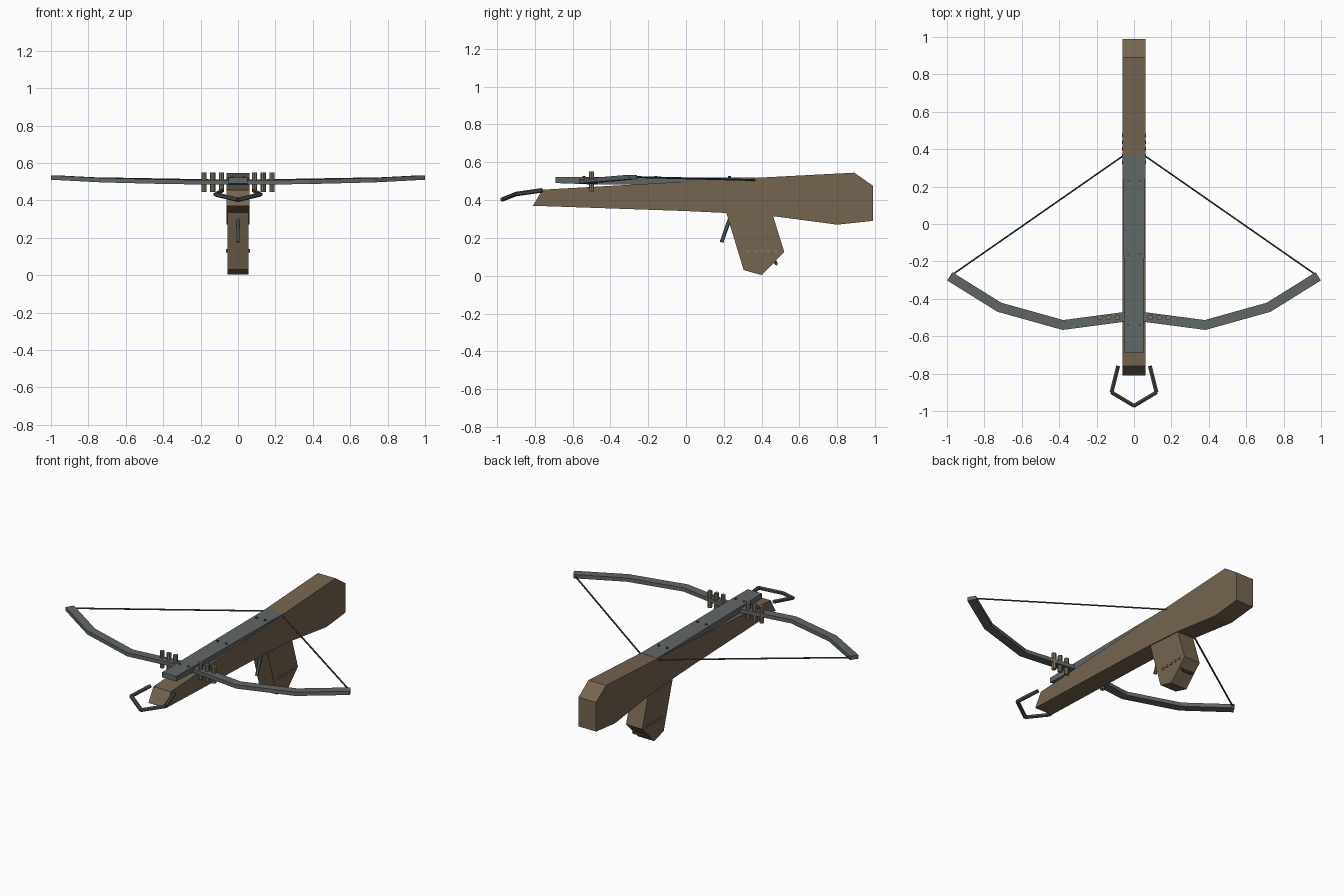
import bpy, bmesh
from mathutils import Vector

if "Cube" in bpy.data.objects:
    bpy.data.objects.remove(bpy.data.objects["Cube"])


def material(name, rgb):
    m = bpy.data.materials.new(name)
    m.diffuse_color = (*rgb, 1)
    m.use_nodes = True
    m.node_tree.nodes["Principled BSDF"].inputs["Base Color"].default_value = m.diffuse_color
    return m


WOOD = material("wood", (0.18, 0.13, 0.08))
METAL = material("metal", (0.12, 0.135, 0.135))
DARK = material("dark_metal", (0.07, 0.075, 0.075))
ROPE = material("rope", (0.22, 0.18, 0.12))


def make(name, bm, mat):
    bmesh.ops.recalc_face_normals(bm, faces=bm.faces)
    me = bpy.data.meshes.new(name)
    bm.to_mesh(me)
    bm.free()
    me.materials.append(mat)
    ob = bpy.data.objects.new(name, me)
    bpy.context.collection.objects.link(ob)
    return ob


def prism(name, profile, half_width, mat):
    """Extrude a (y, z) profile symmetrically along x."""
    bm = bmesh.new()
    a = [bm.verts.new((-half_width, y, z)) for y, z in profile]
    b = [bm.verts.new((half_width, y, z)) for y, z in profile]
    bm.faces.new(a)
    bm.faces.new(b[::-1])
    for i in range(len(a)):
        j = (i + 1) % len(a)
        bm.faces.new((a[i], b[i], b[j], a[j]))
    return make(name, bm, mat)


def rod(bm, p, q, r, sides=6):
    p, q = Vector(p), Vector(q)
    rot = (q - p).to_track_quat('Z', 'Y').to_matrix().to_4x4()
    rot.translation = (p + q) / 2
    bmesh.ops.create_cone(bm, cap_ends=True, segments=sides, radius1=r, radius2=r,
                          depth=(q - p).length, matrix=rot)


def rods(name, pairs, r, mat, sides=6):
    bm = bmesh.new()
    for p, q in pairs:
        rod(bm, p, q, r, sides)
    return make(name, bm, mat)


def sweep(name, pts, w, h, mat):
    """Rectangular bar with mitred corners, w across the path and h upright."""
    pts = [Vector(p) for p in pts]
    up = Vector((0, 0, 1))
    bm = bmesh.new()
    rings = []
    for i, p in enumerate(pts):
        d1 = (p - pts[max(i - 1, 0)]).normalized()
        d2 = (pts[min(i + 1, len(pts) - 1)] - p).normalized()
        t = (d1 + d2).normalized()
        side = t.cross(up).normalized()
        ref = d2 if d2.length else d1
        side *= w / 2 / max(0.4, abs(side.dot(ref.cross(up).normalized())))
        u = up * h / 2
        rings.append([bm.verts.new(p + c) for c in (side + u, side - u, -side - u, -side + u)])
    for a, b in zip(rings, rings[1:]):
        for i in range(4):
            j = (i + 1) % 4
            bm.faces.new((a[i], a[j], b[j], b[i]))
    bm.faces.new(rings[0])
    bm.faces.new(rings[-1][::-1])
    return make(name, bm, mat)


def mirrored(half):
    """Mirror a path that starts at x = 0."""
    return [(-x, y, z) for x, y, z in half[:0:-1]] + half


# Wooden stock and grip
prism("stock", [(-0.81, 0.37), (-0.76, 0.455), (0.22, 0.51), (0.89, 0.545), (0.99, 0.475),
                (0.99, 0.29), (0.80, 0.27), (0.46, 0.315), (0.21, 0.332), (0.0, 0.342)], 0.062, WOOD)
prism("grip", [(0.205, 0.36), (0.305, 0.03), (0.40, 0.003), (0.52, 0.125), (0.45, 0.35)],
      0.057, WOOD)

# Metal rail, widening slightly to the rear
rail = prism("rail", [(-0.69, 0.49), (-0.69, 0.522), (0.37, 0.519), (0.37, 0.495),
                      (-0.25, 0.481), (-0.55, 0.485)], 0.05, METAL)
for v in rail.data.vertices:
    if v.co.y > 0.3:
        v.co.x *= 1.2

# Bow limbs
sweep("bow", mirrored([(0, -0.49, 0.495), (0.38, -0.54, 0.499), (0.72, -0.445, 0.508),
                       (0.985, -0.28, 0.522)]), 0.052, 0.024, METAL)

# Bowstring
rods("bowstring", [((s * 0.97, -0.27, 0.522), (0, 0.405, 0.505)) for s in (-1, 1)], 0.005, DARK)

# Rope lashings around the bow
rods("lashings", [((s * x, -0.5, 0.445), (s * x, -0.5, 0.55))
                  for s in (-1, 1) for x in (0.088, 0.135, 0.182)], 0.014, ROPE, 8)

# Foot stirrup
path = mirrored([(0, -0.972, 0.403), (0.12, -0.9, 0.432), (0.085, -0.76, 0.452)])
rods("stirrup", list(zip(path, path[1:])), 0.012, DARK)

# Trigger
rods("trigger", [((0, 0.188, 0.177), (0, 0.24, 0.325))], 0.01, METAL)

# Rail rivets and grip studs
rods("rail_rivets", [((s * 0.03, y, 0.515), (s * 0.03, y, 0.527))
                     for s in (-1, 1) for y in (-0.54, -0.16, 0.23)], 0.007, DARK, 8)
rods("grip_studs", [((s * 0.05, 0.33 + i * 0.036, 0.13), (s * 0.063, 0.33 + i * 0.036, 0.13))
                    for s in (-1, 1) for i in range(5)], 0.009, ROPE, 8)

# Sling loop on the rear of the grip
loop = [(-0.035, 0.465, 0.085), (-0.035, 0.478, 0.062), (0.035, 0.478, 0.062), (0.035, 0.465, 0.085)]
rods("sling_loop", list(zip(loop, loop[1:])), 0.008, DARK)
